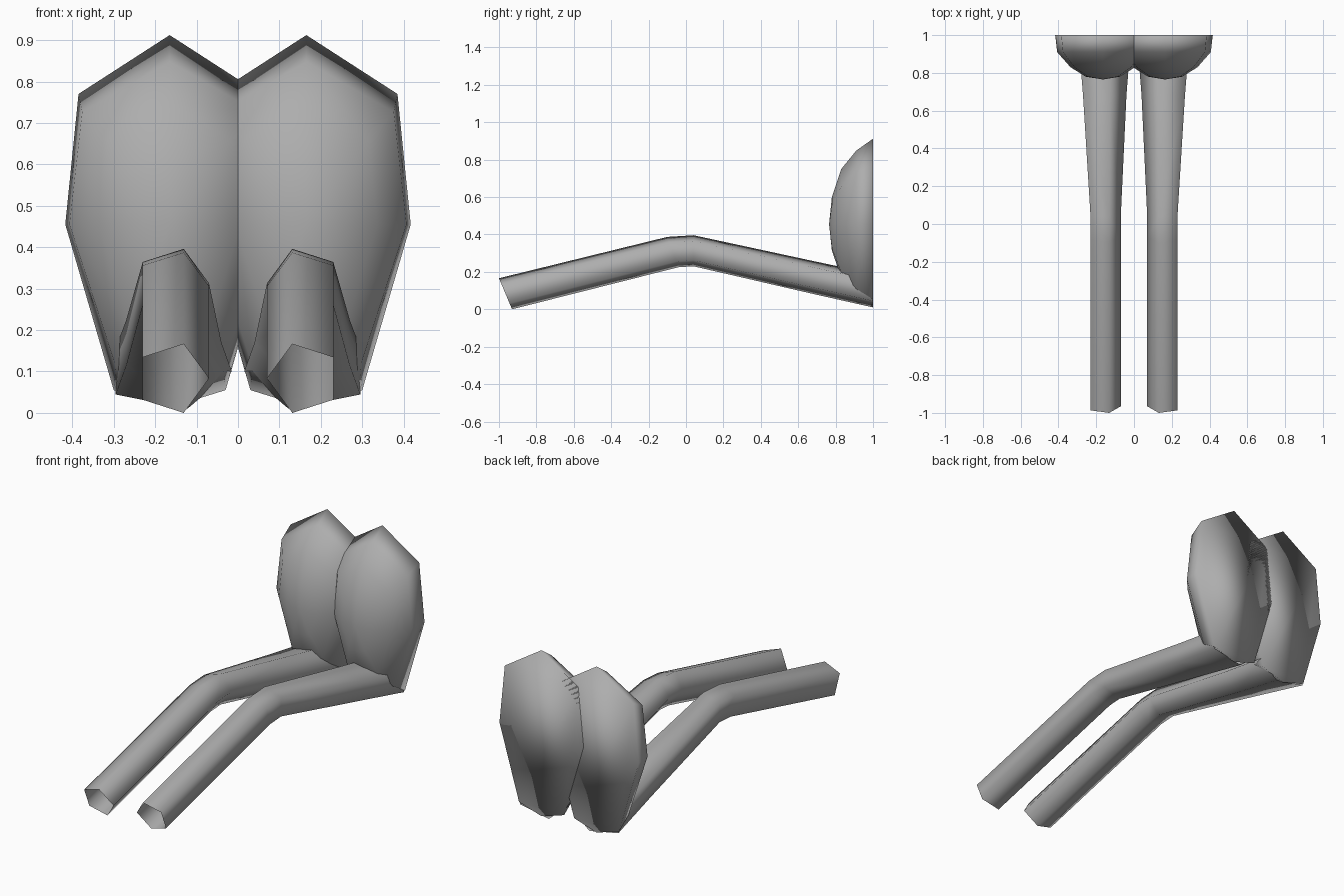
import bpy, bmesh, math

if "Cube" in bpy.data.objects:
    bpy.data.objects.remove(bpy.data.objects["Cube"])

grey = bpy.data.materials.new("plain_grey")
grey.diffuse_color = (0.42, 0.42, 0.42, 1)
grey.use_nodes = True
grey.node_tree.nodes["Principled BSDF"].inputs["Base Color"].default_value = grey.diffuse_color


def loft(name, rings, apex=None, cap_start=False):
    """Skin a list of equal-sized rings, smooth it and mirror it across x = 0."""
    bm = bmesh.new()
    loops = [[bm.verts.new(p) for p in ring] for ring in rings]
    n = len(loops[0])
    for a, b in zip(loops, loops[1:]):
        for i in range(n):
            j = (i + 1) % n
            bm.faces.new((a[i], a[j], b[j], b[i]))
    if cap_start:
        bm.faces.new(loops[0])
    if apex:
        tip = bm.verts.new(apex)
        for i in range(n):
            bm.faces.new((loops[-1][i], loops[-1][(i + 1) % n], tip))
    bmesh.ops.recalc_face_normals(bm, faces=bm.faces[:])
    for f in bm.faces:
        f.smooth = True
    mesh = bpy.data.meshes.new(name)
    bm.to_mesh(mesh)
    bm.free()
    mesh.materials.append(grey)
    obj = bpy.data.objects.new(name, mesh)
    bpy.context.collection.objects.link(obj)
    mirror = obj.modifiers.new("mirror", 'MIRROR')
    mirror.use_mirror_merge = False
    return obj


# Legs: five-sided tubes, open at the foot, bent at the knee, flared at the hip
# each station: centre x, y, z, x radius, top offset in y and z
stations = [
    (0.1585, -0.965, 0.083, 0.0885, -0.035, 0.083),
    (0.1585, -0.070, 0.306, 0.0885, -0.030, 0.081),
    (0.1585, 0.040, 0.313, 0.0885, 0.0, 0.083),
    (0.167, 0.680, 0.170, 0.127, 0.0, 0.088),
    (0.170, 1.000, 0.100, 0.155, 0.0, 0.090),
]
leg_rings = []
for cx, cy, cz, rx, oy, oz in stations:
    ring = []
    for k in range(5):
        a = math.radians(72 * k)
        s = math.sin(a) / math.sin(math.radians(72))
        ring.append((cx - rx * math.cos(a), cy + oy * s, cz + oz * s))
    leg_rings.append(ring)
loft("legs", leg_rings)

# Hips: two overlapping domes with a flat back, shrinking forward from the rim
CX, CZ = 0.165, 0.455
half = [(0.22, 0.315), (0.252, 0.0), (0.135, -0.4)]
outline = [(0, 0.457)] + half + [(0, -0.442)] + [(-x, z) for x, z in reversed(half)]
steps = [(1.0, 1.0, 1.0), (0.91, 0.96, 0.86), (0.83, 0.68, 0.645), (0.78, 0.36, 0.32)]
hip_rings = [[(CX + x * sx, y, CZ + z * sz) for x, z in outline] for y, sx, sz in steps]
loft("hips", hip_rings, apex=(CX, 0.765, CZ), cap_start=True)
